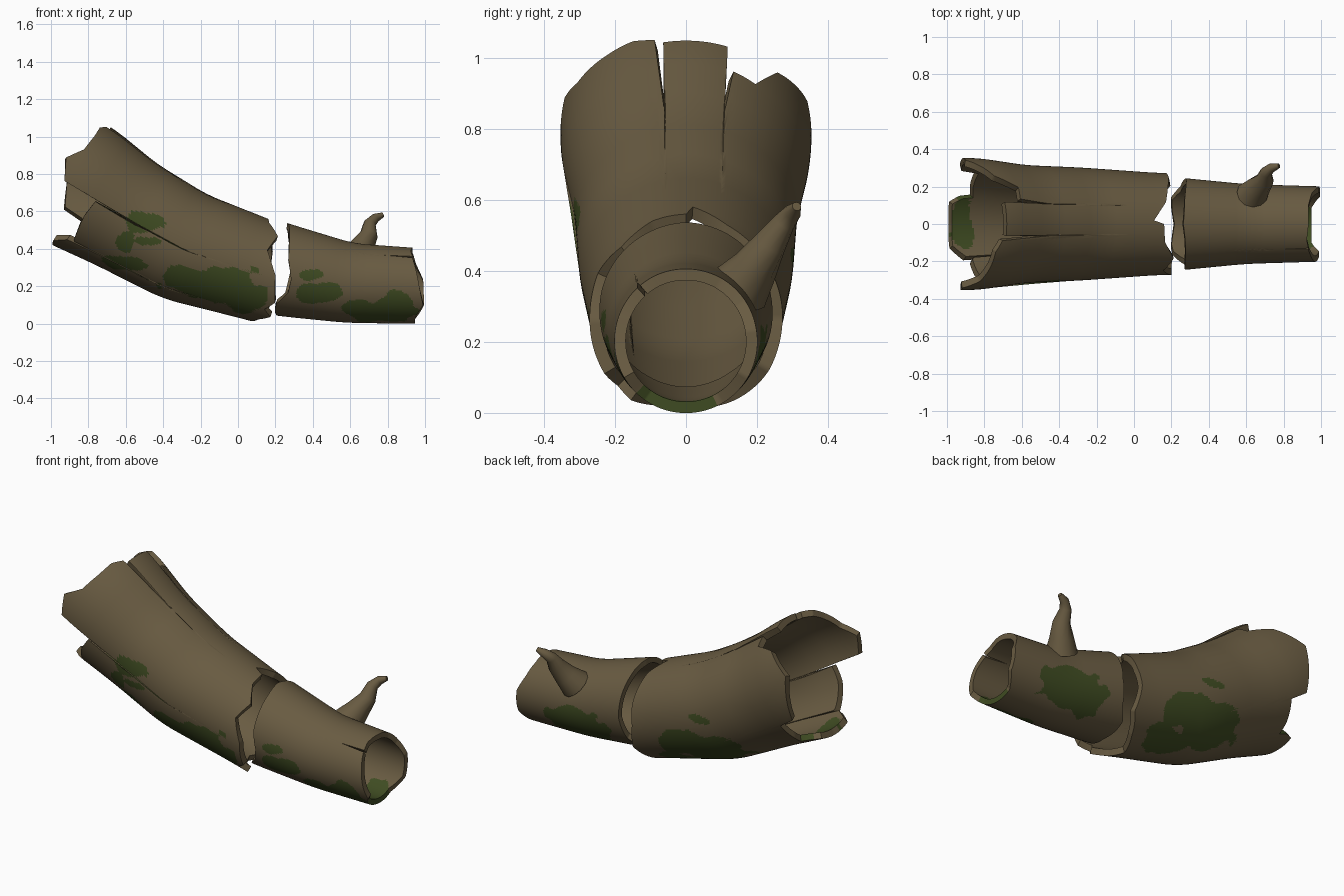
import bpy, bmesh, math
from mathutils import Vector, noise

if "Cube" in bpy.data.objects:
    bpy.data.objects.remove(bpy.data.objects["Cube"])


def material(name, rgb):
    m = bpy.data.materials.new(name)
    m.diffuse_color = (*rgb, 1)
    m.use_nodes = True
    m.node_tree.nodes["Principled BSDF"].inputs["Base Color"].default_value = m.diffuse_color
    return m


BARK = material("brown bark", (0.14, 0.105, 0.054))
MOSS = material("green moss", (0.05, 0.072, 0.016))


def lerp_table(table, t):
    """Piecewise linear lookup; first entry of each row is the key."""
    for a, b in zip(table, table[1:]):
        if t <= b[0] or b is table[-1]:
            f = (t - a[0]) / (b[0] - a[0])
            return [p + (q - p) * f for p, q in zip(a[1:], b[1:])]


def smooth_table(table, t):
    """Lookup averaged over a short span, so the bends are soft."""
    rows = [lerp_table(table, t + d) for d in (-0.07, -0.035, 0, 0.035, 0.07)]
    return [sum(c) / 5 for c in zip(*rows)]


# Moss patches: centre and radii of ellipsoids, edges made ragged with noise
PATCHES = [
    ((-0.15, -0.22, 0.215), (0.26, 0.15, 0.115)), ((0.05, -0.2, 0.14), (0.13, 0.13, 0.08)),
    ((-0.5, -0.31, 0.54), (0.11, 0.06, 0.06)), ((-0.6, -0.3, 0.42), (0.05, 0.08, 0.07)),
    ((-0.48, -0.31, 0.44), (0.08, 0.06, 0.025)), ((-0.58, -0.2, 0.32), (0.18, 0.08, 0.05)),
    ((-0.3, 0.22, 0.23), (0.3, 0.16, 0.14)), ((-0.1, 0.12, 0.1), (0.2, 0.1, 0.09)),
    ((-0.3, 0.3, 0.44), (0.08, 0.06, 0.03)),
    ((0.43, -0.2, 0.16), (0.13, 0.08, 0.06)), ((0.38, -0.22, 0.26), (0.06, 0.06, 0.03)),
    ((0.78, -0.13, 0.09), (0.22, 0.1, 0.09)), ((0.57, 0.17, 0.14), (0.25, 0.13, 0.12)),
]
INNER_PATCHES = [((-0.92, 0.0, 0.42), (0.06, 0.17, 0.1)), ((0.9, -0.03, 0.05), (0.1, 0.14, 0.08))]


def mossy(p, patches):
    d = min(math.sqrt(sum(((p[i] - c[i]) / r[i]) ** 2 for i in range(3))) for c, r in patches)
    return d < 1.7 and d + 0.45 * noise.noise(p * 9) + 0.12 * noise.noise(p * 20) < 1


def finish(name, bm):
    bmesh.ops.recalc_face_normals(bm, faces=bm.faces)
    me = bpy.data.meshes.new(name)
    bm.to_mesh(me)
    bm.free()
    me.materials.append(BARK)
    me.materials.append(MOSS)
    ob = bpy.data.objects.new(name, me)
    bpy.context.collection.objects.link(ob)
    bpy.ops.object.select_all(action='DESELECT')
    bpy.context.view_layer.objects.active = ob
    ob.select_set(True)
    bpy.ops.object.shade_smooth_by_angle(angle=math.radians(40))
    return ob


def hollow_log(name, stations, start, end, wall, rows=84):
    """Bent tube with jagged ends. Angle 0 is top, 90 front, -90 back.
    stations: s, x, z, radius, tilt; start/end: angle, s."""
    angles = {-180 + 2 * i for i in range(180)}
    angles |= {a for a, _ in start + end if a < 180}
    angles = sorted(angles)
    bm = bmesh.new()

    def column(a, inset):
        s0, s1 = lerp_table(start, a)[0], lerp_table(end, a)[0]
        col, t = [], math.radians(a)
        for i in range(rows + 1):
            x, z, r, tilt = smooth_table(stations, s0 + (s1 - s0) * i / rows)
            r -= inset
            k, up = math.radians(tilt), r * math.cos(t)
            col.append(bm.verts.new((x + up * math.sin(k), -r * math.sin(t), z + up * math.cos(k))))
        return col

    def face(verts, patches):
        f = bm.faces.new(verts)
        f.material_index = int(mossy(f.calc_center_median(), patches))

    outer = [column(a, 0) for a in angles]
    inner = [column(a, wall) for a in angles]
    for i in range(len(angles)):
        o, o2, n, n2 = outer[i - 1], outer[i], inner[i - 1], inner[i]
        for j in range(rows):
            face((o[j], o2[j], o2[j + 1], o[j + 1]), PATCHES)
            face((n[j], n[j + 1], n2[j + 1], n2[j]), INNER_PATCHES)
        for j in (0, rows):  # broken rims
            face((o[j], o2[j], n2[j], n[j]), INNER_PATCHES)
    return finish(name, bm)


# Large piece: rises to a splintered, flared left end
hollow_log(
    "large_log",
    [(-0.18, 0.30, 0.23, 0.27, 17), (0, 0.12, 0.283, 0.273, 18), (0.425, -0.285, 0.412, 0.302, 23),
     (0.774, -0.59, 0.58, 0.315, 31), (1.068, -0.84, 0.735, 0.353, 32), (1.3, -1.035, 0.85, 0.355, 32)],
    [(-180, -0.03), (-150, -0.08), (-120, -0.11), (-90, -0.05), (-65, -0.03), (-45, 0.0),
     (-25, 0.03), (-4, 0.11), (0, 0.05), (20, 0.04), (42, -0.03), (65, 0.0), (90, -0.08),
     (122, -0.12), (135, -0.08), (145, -0.12), (160, -0.06), (180, -0.03)],
    [(-180, 1.03), (-160, 1.04), (-154, 0.99), (-152, 0.93), (-140, 0.95), (-118, 0.97),
     (-116, 1.08), (-95, 1.14), (-75, 1.2), (-60, 1.15), (-47, 1.11), (-35, 0.98), (-23, 0.99),
     (-20, 0.8), (-19.5, 1.1), (10.5, 1.1), (11.3, 0.8), (14.5, 1.12), (25, 1.15), (40, 1.15),
     (60, 1.16), (75, 1.22), (93.4, 1.16), (94.2, 0.43), (95, 0.96), (112, 0.97), (141, 0.95),
     (143.6, 0.94), (144.5, 0.52), (145.4, 0.98), (158, 1.04), (180, 1.03)],
    0.036)

# Small piece: nearly level, broken at both ends with a thin crack
hollow_log(
    "small_log",
    [(0.15, 0.15, 0.308, 0.256, 9), (0.27, 0.27, 0.281, 0.245, 9), (0.6, 0.6, 0.216, 0.213, 6),
     (1.0, 1.0, 0.2, 0.201, 0)],
    [(-180, 0.25), (-160, 0.235), (-145, 0.23), (-125, 0.27), (-90, 0.28), (-60, 0.26), (-35, 0.24),
     (0, 0.225), (25, 0.24), (50, 0.25), (75, 0.26), (100, 0.29), (118, 0.285), (138, 0.235),
     (150, 0.23), (180, 0.25)],
    [(-180, 0.95), (-150, 0.95), (-120, 0.995), (-80, 0.99), (-55, 0.95), (-30, 0.93), (0, 0.93),
     (25, 0.92), (39.5, 0.93), (41, 0.77), (42.5, 0.93), (70, 0.955), (120, 0.99), (135, 0.965),
     (145, 0.95), (180, 0.95)],
    0.032)


# Broken side branch: tapering, kinked tube
def branch(name, path, sides=12):
    bm = bmesh.new()
    pts = [Vector(p[:3]) for p in path]
    rings = []
    for i, p in enumerate(pts):
        d = (pts[min(i + 1, len(pts) - 1)] - pts[max(i - 1, 0)]).normalized()
        u = d.cross(Vector((0, 0, 1))).normalized()
        v = d.cross(u)
        rings.append([bm.verts.new(p + path[i][3] * (u * math.cos(k * math.tau / sides)
                                                     + v * math.sin(k * math.tau / sides)))
                      for k in range(sides)])
    for a, b in zip(rings, rings[1:]):
        for k in range(sides):
            bm.faces.new((a[k - 1], a[k], b[k], b[k - 1]))
    bm.faces.new(rings[0])
    bm.faces.new(rings[-1])
    return finish(name, bm)


branch("side_branch", [(0.63, 0.15, 0.35, 0.088), (0.665, 0.195, 0.41, 0.066), (0.70, 0.235, 0.475, 0.048),
                       (0.705, 0.275, 0.535, 0.033), (0.735, 0.3, 0.565, 0.025), (0.775, 0.312, 0.582, 0.013)])
